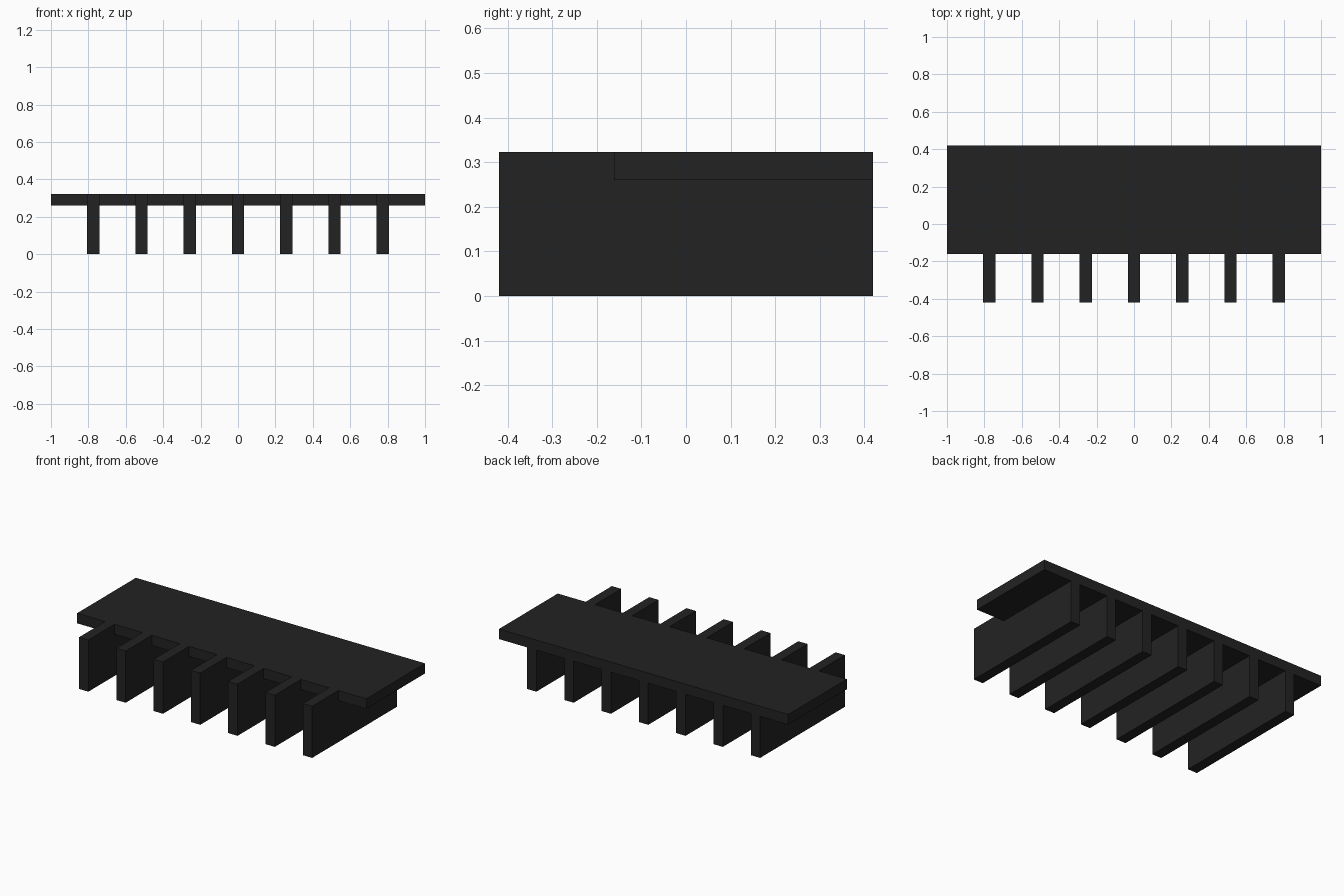
import bpy
import bmesh

cube = bpy.data.objects.get("Cube")
if cube:
    bpy.data.objects.remove(cube, do_unlink=True)

# Main dimensions
TOP, UNDERSIDE = 0.323, 0.26
FRONT, BACK, PLATE_FRONT = -0.419, 0.419, -0.161
FIN_WIDTH, FIN_SPACING, FIN_COUNT = 0.0645, 0.258, 7

# Single dark finish
dark = bpy.data.materials.new("charcoal black")
dark.use_nodes = True
color = (0.0165, 0.0165, 0.0165, 1.0)
dark.diffuse_color = color
dark.node_tree.nodes["Principled BSDF"].inputs["Base Color"].default_value = color


def extrude_profile(name, profile, x_center, width):
    """Extrude a closed (y, z) profile along x, centred on x_center."""
    bm = bmesh.new()
    face = bm.faces.new([bm.verts.new((-width / 2, y, z)) for y, z in profile])
    result = bmesh.ops.extrude_face_region(bm, geom=[face])
    moved = [v for v in result["geom"] if isinstance(v, bmesh.types.BMVert)]
    bmesh.ops.translate(bm, verts=moved, vec=(width, 0, 0))
    bmesh.ops.recalc_face_normals(bm, faces=bm.faces)
    mesh = bpy.data.meshes.new(name)
    bm.to_mesh(mesh)
    bm.free()
    mesh.materials.append(dark)
    obj = bpy.data.objects.new(name, mesh)
    obj.location.x = x_center
    bpy.context.collection.objects.link(obj)
    return obj


# Top plate, set back from the front ends of the fins
extrude_profile("top_plate", [(PLATE_FRONT, UNDERSIDE), (BACK, UNDERSIDE),
                              (BACK, TOP), (PLATE_FRONT, TOP)], 0, 2.0)

# Upright fins, notched to seat the plate flush with their front tops
fin_profile = [(FRONT, 0), (BACK, 0), (BACK, UNDERSIDE),
               (PLATE_FRONT, UNDERSIDE), (PLATE_FRONT, TOP), (FRONT, TOP)]
for i in range(FIN_COUNT):
    x = (i - (FIN_COUNT - 1) / 2) * FIN_SPACING
    extrude_profile(f"support_fin_{i + 1}", fin_profile, x, FIN_WIDTH)
